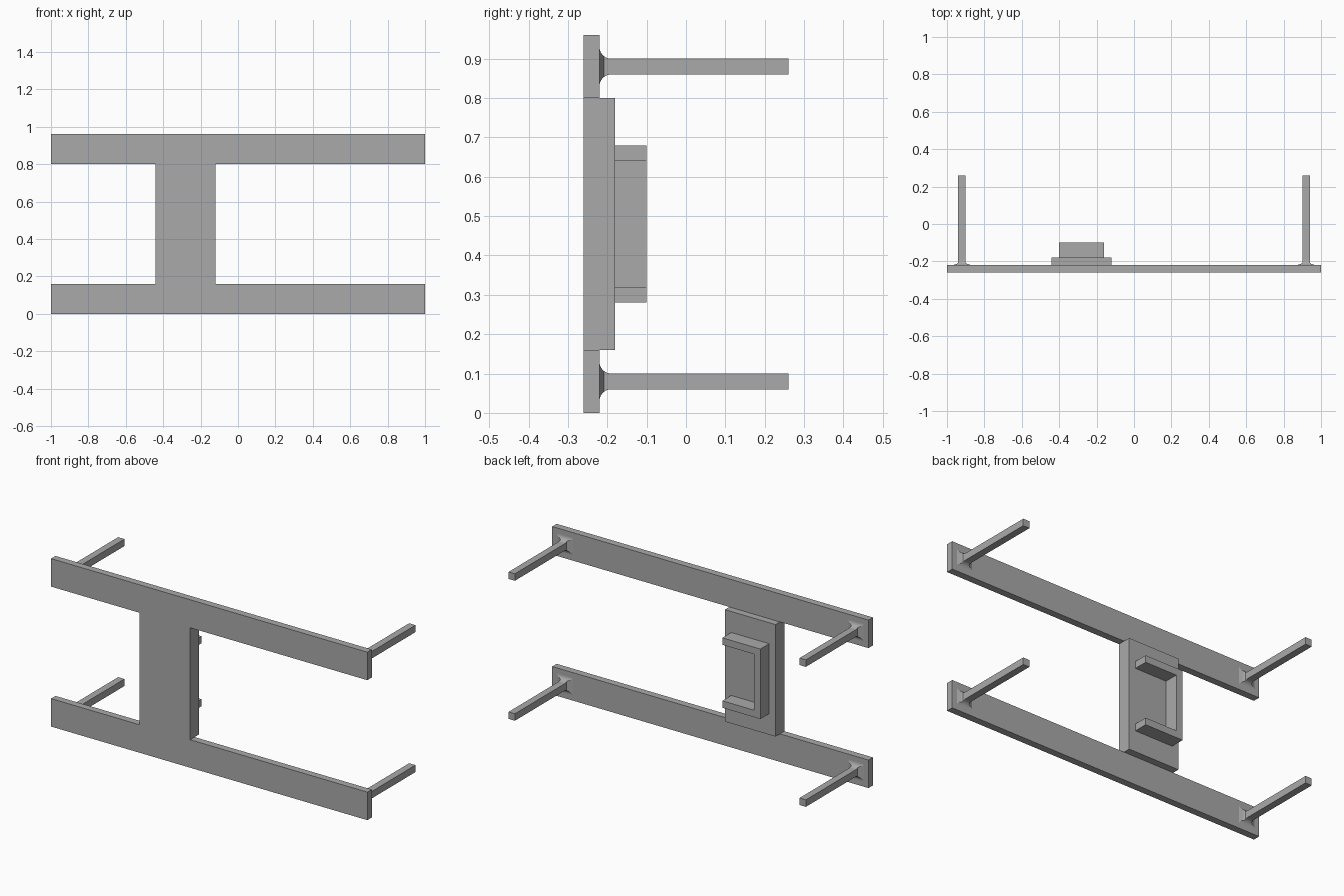
import bpy
import bmesh

cube = bpy.data.objects.get("Cube")
if cube:
    bpy.data.objects.remove(cube, do_unlink=True)

# One plain grey for every part
grey = bpy.data.materials.new("plain grey")
grey.use_nodes = True
colour = (0.4, 0.4, 0.4, 1)
grey.diffuse_color = colour
grey.node_tree.nodes["Principled BSDF"].inputs["Base Color"].default_value = colour


def finish(name, bm):
    bmesh.ops.recalc_face_normals(bm, faces=bm.faces)
    mesh = bpy.data.meshes.new(name)
    bm.to_mesh(mesh)
    bm.free()
    mesh.materials.append(grey)
    obj = bpy.data.objects.new(name, mesh)
    bpy.context.collection.objects.link(obj)
    return obj


def extrude_profile(name, outline, front, back):
    """Extrude an (x, z) outline from y = front to y = back."""
    bm = bmesh.new()
    face = bm.faces.new([bm.verts.new((x, front, z)) for x, z in outline])
    grown = bmesh.ops.extrude_face_region(bm, geom=[face])["geom"]
    moved = [v for v in grown if isinstance(v, bmesh.types.BMVert)]
    bmesh.ops.translate(bm, verts=moved, vec=(0, back - front, 0))
    return finish(name, bm)


FRONT, RAIL_BACK, PAD_BACK, BRACKET_BACK = -0.26, -0.22, -0.18, -0.10
LEFT, RIGHT = -0.44, -0.12
LOW, HIGH, TOP = 0.16, 0.80, 0.96

# Two long rails joined by an upright, as one flush front panel
extrude_profile("rail_frame", [
    (-1, 0), (1, 0), (1, LOW), (RIGHT, LOW), (RIGHT, HIGH), (1, HIGH),
    (1, TOP), (-1, TOP), (-1, HIGH), (LEFT, HIGH), (LEFT, LOW), (-1, LOW),
], FRONT, RAIL_BACK)

# Thicker pad behind the upright
extrude_profile("upright_pad", [
    (LEFT, LOW), (RIGHT, LOW), (RIGHT, HIGH), (LEFT, HIGH),
], RAIL_BACK, PAD_BACK)

# C-shaped bracket, open towards +x
extrude_profile("c_bracket", [
    (-0.40, 0.28), (-0.16, 0.28), (-0.16, 0.32), (-0.36, 0.32),
    (-0.36, 0.64), (-0.16, 0.64), (-0.16, 0.68), (-0.40, 0.68),
], PAD_BACK, BRACKET_BACK)


def pin(name, cx, cz):
    """Square pin with a concave flared foot on the rail."""
    half, flare, steps = 0.02, 0.03, 8
    sections = []
    for i in range(steps + 1):
        t = (i / steps) ** 2
        rise = flare * t
        tall = flare * (1 - (1 - (1 - t) ** 2) ** 0.5)
        wide = flare * max(0, 1 - 3 * t)
        sections.append((RAIL_BACK + rise, half + wide, half + tall))
    sections.append((0.26, half, half))

    bm = bmesh.new()
    rings = [[bm.verts.new((cx + sx * w, y, cz + sz * h))
              for sx, sz in ((-1, -1), (1, -1), (1, 1), (-1, 1))]
             for y, w, h in sections]
    for a, b in zip(rings, rings[1:]):
        for i in range(4):
            j = (i + 1) % 4
            bm.faces.new((a[i], a[j], b[j], b[i]))
    bm.faces.new(rings[0])
    bm.faces.new(rings[-1])
    finish(name, bm)


# Four pins, one near each rail end
for side, cx in (("right", -0.92), ("left", 0.92)):
    for level, cz in (("lower", 0.08), ("upper", 0.88)):
        pin(f"{level}_{side}_pin", cx, cz)
